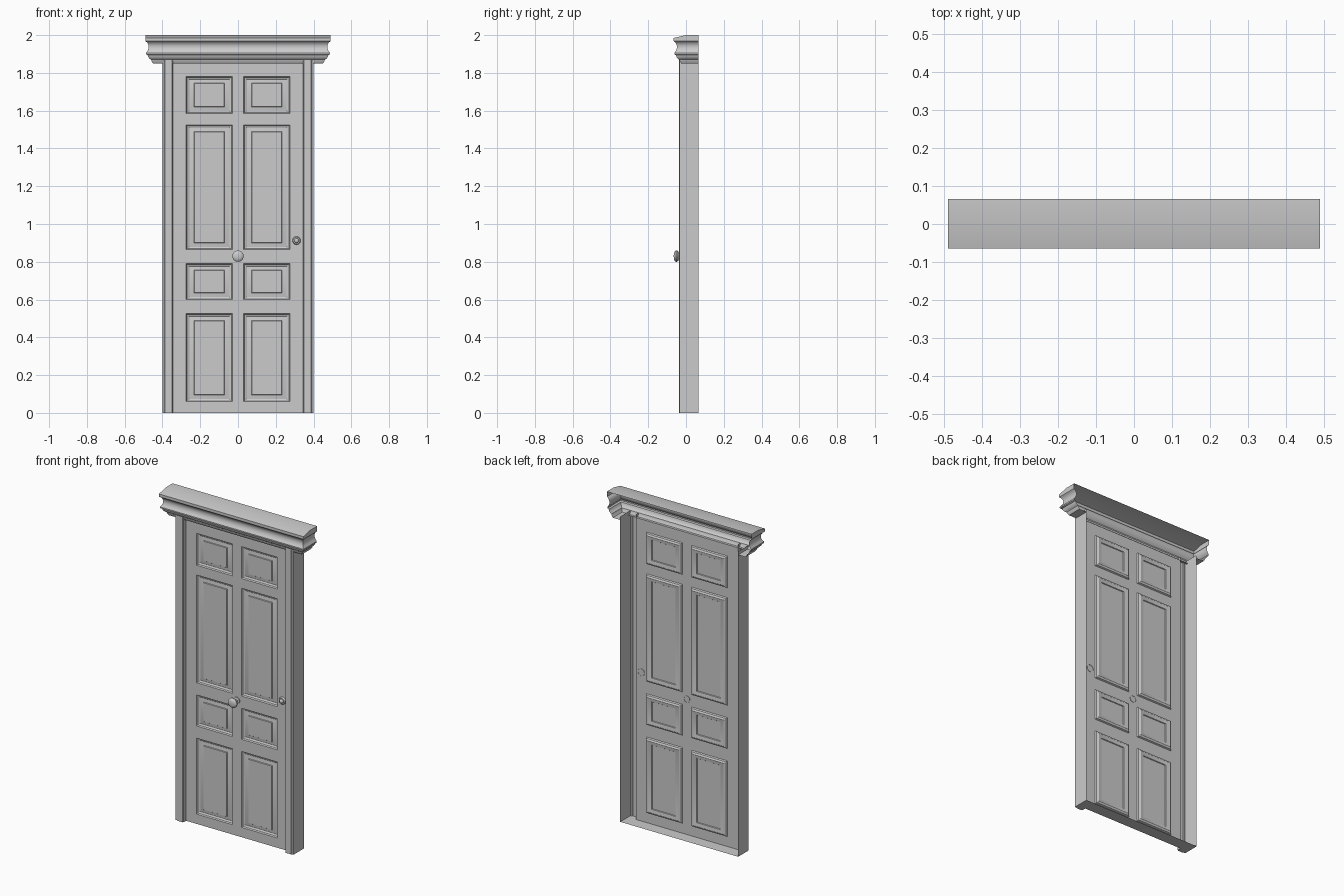
import bpy, bmesh, math
from mathutils import Vector

if "Cube" in bpy.data.objects:
    bpy.data.objects.remove(bpy.data.objects["Cube"])

BACK = 0.066      # open back edge of the shell
FACE = -0.01      # front plane of the door leaf
TOP = 1.85        # underside of the cornice


def finish(name, bm, inside, smooth=30):
    """Weld, point the normals away from an inside point, and link."""
    bmesh.ops.remove_doubles(bm, verts=bm.verts, dist=0.0002)
    bmesh.ops.recalc_face_normals(bm, faces=bm.faces)
    ref = Vector(inside)
    out = sum(f.normal.dot(f.calc_center_median() - ref) * f.calc_area() for f in bm.faces)
    if out < 0:
        bmesh.ops.reverse_faces(bm, faces=bm.faces)
    mesh = bpy.data.meshes.new(name)
    bm.to_mesh(mesh)
    bm.free()
    ob = bpy.data.objects.new(name, mesh)
    bpy.context.collection.objects.link(ob)
    bpy.ops.object.select_all(action='DESELECT')
    ob.select_set(True)
    bpy.context.view_layer.objects.active = ob
    bpy.ops.object.shade_smooth_by_angle(angle=math.radians(smooth))
    return ob


def face(bm, pts):
    return bm.faces.new([bm.verts.new(p) for p in pts])


def bridge(bm, a, b, closed=False):
    """Quads between two equal rows of points."""
    n = len(a)
    for i in range(n if closed else n - 1):
        j = (i + 1) % n
        face(bm, [a[i], a[j], b[j], b[i]])


# Door leaf: a grid of rails and stiles with moulded panels in the cells
xs = [-0.345, -0.275, -0.03, 0.03, 0.275, 0.345]
zs = [0, 0.06, 0.525, 0.60, 0.79, 0.865, 1.525, 1.585, 1.78, TOP]
moulding = [(0, FACE), (0.005, -0.002), (0.013, 0.001), (0.017, 0.003),
            (0.041, -0.002), (0.044, -0.006)]


def rect(x0, x1, z0, z1, inset, y):
    x0, x1, z0, z1 = x0 + inset, x1 - inset, z0 + inset * 0.85, z1 - inset * 0.85
    return [(x0, y, z0), (x1, y, z0), (x1, y, z1), (x0, y, z1)]


bm = bmesh.new()
for i in range(len(xs) - 1):
    for k in range(len(zs) - 1):
        cell = (xs[i], xs[i + 1], zs[k], zs[k + 1])
        if i in (1, 3) and k % 2 == 1:
            rings = [rect(*cell, d, y) for d, y in moulding]
            for a, b in zip(rings, rings[1:]):
                bridge(bm, a, b, closed=True)
            face(bm, rings[-1])
        else:
            face(bm, rect(*cell, 0, FACE))
finish("door_leaf", bm, (0, 1, 1))

# Sill under the leaf
bm = bmesh.new()
face(bm, [(-0.345, FACE, 0), (0.345, FACE, 0), (0.345, BACK, 0), (-0.345, BACK, 0)])
finish("sill", bm, (0, 0, 1))

# Jambs: stepped profile extruded upward, open at the back
jamb = [(0.345, FACE), (0.345, -0.033), (0.350, -0.038), (0.386, -0.038),
        (0.391, -0.034), (0.400, -0.034), (0.400, BACK)]
for side, label in ((-1, "left"), (1, "right")):
    bm = bmesh.new()
    low = [(side * x, y, 0) for x, y in jamb]
    bridge(bm, low, [(x, y, 1.87) for x, y, _ in low])
    face(bm, low + [(side * 0.345, BACK, 0)])
    finish(label + "_jamb", bm, (side * 0.37, 0.04, 1))

# Cornice: moulding returned around both ends, sloping lid, open back
path = [(-0.49, BACK), (-0.49, 0), (-0.49, -0.065), (0.49, -0.065), (0.49, 0), (0.49, BACK)]
profile = [(0, 1.968), (0.008, 1.962), (0.014, 1.953), (0.017, 1.942), (0.016, 1.928),
           (0.010, 1.915), (0.003, 1.906), (0.003, 1.898), (0.012, 1.894),
           (0.015, 1.884), (0.022, 1.875), (0.030, 1.870), (0.032, 1.862), (0.040, TOP)]


def cornice_row(d, z):
    return [(x - math.copysign(d, x), y + (d if y < 0 else 0), z) for x, y in path]


bm = bmesh.new()
lid = [(x, y, 1.985 if y < 0 else 2.0) for x, y in path]
rows = [lid] + [cornice_row(d, z) for d, z in profile]
rows.append([(math.copysign(0.40, x), FACE if y < 0 else y, TOP) for x, y in path])
for a, b in zip(rows, rows[1:]):
    bridge(bm, a, b)
face(bm, [lid[2], lid[3], lid[4], lid[1]])
face(bm, [lid[1], lid[4], lid[5], lid[0]])
finish("cornice", bm, (0, 0.03, 1.93), smooth=35)


# Turned hardware: radius / y profiles spun about the y axis
def turned(name, cx, cz, prof, n=24):
    bm = bmesh.new()
    rows = [[(cx + r * math.cos(2 * math.pi * i / n), y, cz + r * math.sin(2 * math.pi * i / n))
             for i in range(n)] for r, y in prof]
    for a, b in zip(rows, rows[1:]):
        bridge(bm, a, b, closed=True)
    face(bm, rows[-1])
    finish(name, bm, (cx, FACE, cz), smooth=40)


turned("door_knob", 0, 0.83, [(0.020, -0.008), (0.020, -0.016), (0.012, -0.020), (0.012, -0.036),
                              (0.024, -0.040), (0.030, -0.047), (0.030, -0.054),
                              (0.024, -0.061), (0.014, -0.064), (0.004, -0.065)])
turned("lock", 0.31, 0.912, [(0.022, -0.008), (0.022, -0.016), (0.018, -0.021),
                             (0.012, -0.021), (0.010, -0.028), (0.006, -0.031)])
